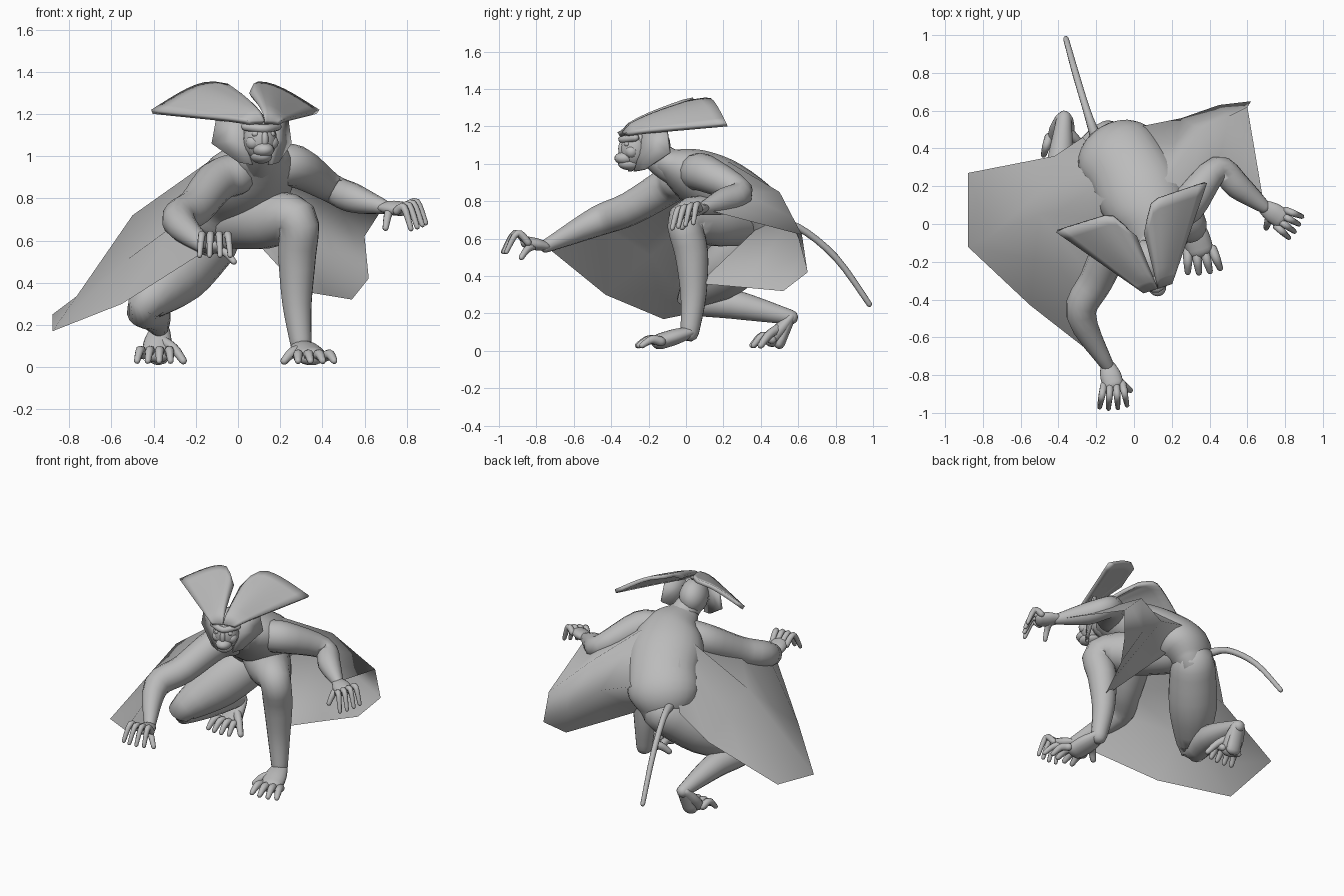
import bpy, bmesh, math
from mathutils import Vector, Matrix

cube = bpy.data.objects.get("Cube")
if cube:
    bpy.data.objects.remove(cube)

grey = bpy.data.materials.new("plain_grey")
grey.use_nodes = True
grey.diffuse_color = (.5, .5, .5, 1)
grey.node_tree.nodes["Principled BSDF"].inputs["Base Color"].default_value = grey.diffuse_color

world_frame = Matrix.Identity(4)
head_frame = Matrix.Translation((.08, -.2, 1.08)) @ Matrix.Rotation(math.radians(18), 4, 'Z')


def vectors(*coords):
    return [Vector(c) for c in coords]


def finish(mesh_builder, name, frame):
    bmesh.ops.recalc_face_normals(mesh_builder, faces=mesh_builder.faces)
    for face in mesh_builder.faces:
        face.smooth = True
    mesh = bpy.data.meshes.new(name)
    mesh_builder.to_mesh(mesh)
    mesh_builder.free()
    mesh.materials.append(grey)
    part = bpy.data.objects.new(name, mesh)
    part.matrix_world = frame
    bpy.context.collection.objects.link(part)
    return part


def smooth_path(points, steps):
    """Cubic path that passes through every point, eased by neighbour tangents."""
    last = len(points) - 1
    tangents = [(points[min(i + 1, last)] - points[max(i - 1, 0)]) / 2 for i in range(last + 1)]
    path = []
    for i in range(last):
        start, end = points[i], points[i + 1]
        for step in range(steps):
            t = step / steps
            ease = t * t * (3 - 2 * t)
            path.append(start.lerp(end, ease) + tangents[i] * t * (1 - t) ** 2
                        - tangents[i + 1] * t * t * (1 - t))
    return path + [points[last]]


def tube(name, points, radii, flat=1, side=None, sides=14, steps=4, frame=world_frame):
    """Loft round or flattened rings along a smooth path, with domed ends."""
    stations = [Vector((*point, radius)) for point, radius in zip(points, radii)]
    path = smooth_path(stations, steps)

    def dome(end, inner):
        outward = (end.xyz - inner.xyz).normalized() * end.w * flat
        return [Vector((*(end.xyz + outward * math.sin(angle)), end.w * math.cos(angle)))
                for angle in (.6, 1.2)]

    path = dome(path[0], path[1])[::-1] + path + dome(path[-1], path[-2])
    builder, rings = bmesh.new(), []
    across = Vector(side) if side else (path[1] - path[0]).xyz.orthogonal()
    for i, station in enumerate(path):
        along = (path[min(i + 1, len(path) - 1)] - path[max(i - 1, 0)]).xyz.normalized()
        across = (across - along * across.dot(along)).normalized()
        normal = along.cross(across) * flat
        ring = []
        for k in range(sides):
            angle = math.tau * k / sides
            offset = across * math.cos(angle) + normal * math.sin(angle)
            ring.append(builder.verts.new(station.xyz + offset * station.w))
        rings.append(ring)
    for ring, following in zip(rings, rings[1:]):
        for k in range(sides):
            builder.faces.new((ring[k], ring[k - 1], following[k - 1], following[k]))
    builder.faces.new(rings[0])
    builder.faces.new(rings[-1])
    return finish(builder, name, frame)


def sheet(name, rows, thickness=0, frame=world_frame):
    """Skin a grid of points, optionally giving it thickness."""
    builder = bmesh.new()
    grid = [[builder.verts.new(point) for point in row] for row in rows]
    for row, following in zip(grid, grid[1:]):
        for k in range(len(row) - 1):
            builder.faces.new((row[k], row[k + 1], following[k + 1], following[k]))
    part = finish(builder, name, frame)
    if thickness:
        part.modifiers.new("thickness", 'SOLIDIFY').thickness = thickness


def ball(name, centre, size):
    builder = bmesh.new()
    shape = Matrix.Translation(centre) @ Matrix.Diagonal((*size, 1))
    bmesh.ops.create_uvsphere(builder, u_segments=20, v_segments=12, radius=1, matrix=shape)
    finish(builder, name, head_frame)


def paw(name, wrist, knuckle, across, forward, radius, reach, arch, drop, thumb_tip):
    """Palm or sole, four curled digits and a splayed thumb."""
    across, forward = across.normalized(), forward.normalized()
    up = Vector((0, 0, 1))
    tube(name + "_palm", [wrist, wrist.lerp(knuckle, .5), knuckle],
         [radius * .8, radius * 1.1, radius * 1.1], flat=.6, side=across)
    for digit in range(4):
        spread = digit / 1.5 - 1
        root = knuckle + across * spread * radius
        line = (forward + across * spread * .2).normalized() * reach * (1 - abs(spread) * .1)
        tube(f"{name}_digit_{digit + 1}",
             [root, root + line / 2 + up * arch, root + line + up * (arch - drop)],
             [radius * .4, radius * .36, radius * .25], sides=8)
    thumb_root = wrist.lerp(knuckle, .4)
    tube(name + "_thumb", [thumb_root, thumb_root.lerp(thumb_tip, .6) + up * .02, thumb_tip],
         [radius * .5, radius * .4, radius * .3], sides=8)


# torso, neck and tail
neck_base, shoulders, chest, waist, hips, rump = vectors(
    (.1, -.1, 1), (.09, .02, .95), (.04, .15, .88), (-.03, .29, .8), (-.1, .38, .7), (-.13, .41, .6))
tube("torso", [neck_base, shoulders, chest, waist, hips, rump], [.11, .19, .23, .22, .22, .15],
     flat=.73, side=(.9, .4, 0), sides=24)
tube("neck", [shoulders, neck_base, head_frame.translation], [.11, .09, .08])
tube("tail", vectors((-.2, .45, .68), (-.25, .6, .66), (-.31, .8, .5), (-.36, .98, .25)),
     [.03, .02, .018, .015], sides=10)

# arms: one raised to the side, one reaching forward
left_shoulder, left_elbow, left_forearm, left_wrist = vectors(
    (.28, .1, .95), (.44, .29, .85), (.55, .2, .8), (.69, .09, .76))
tube("left_arm", [shoulders.lerp(left_shoulder, .5), left_shoulder, left_elbow, left_forearm, left_wrist],
     [.1, .1, .07, .07, .035])
right_shoulder, right_biceps, right_elbow, right_wrist = vectors(
    (-.1, -.1, .88), (-.2, -.3, .76), (-.28, -.48, .69), (-.14, -.75, .56))
tube("right_arm", [shoulders.lerp(right_shoulder, .5), right_shoulder, right_biceps, right_elbow, right_wrist],
     [.1, .1, .09, .08, .035])

# legs: one planted in front, one folded under
left_knee, left_calf, left_shin, left_ankle = vectors(
    (.28, 0, .7), (.28, .03, .52), (.28, .04, .3), (.3, .02, .1))
tube("left_leg", [hips.lerp(left_knee, .2), hips.lerp(left_knee, .6), left_knee, left_calf, left_shin, left_ankle],
     [.14, .14, .1, .09, .07, .05], sides=16)
right_knee, right_calf, right_ankle = vectors((-.45, .03, .28), (-.4, .25, .25), (-.37, .56, .18))
tube("right_leg", [rump, rump.lerp(right_knee, .5), right_knee, right_calf, right_ankle],
     [.14, .15, .08, .08, .04], sides=16)
right_heel = Vector((-.38, .5, .04))
tube("right_heel", [right_ankle, right_heel], [.045, .05], flat=.6, side=(1, 0, 0))

# hands and feet
paw("left_hand", left_wrist, Vector((.78, .03, .75)), Vector((.5, .8, .2)), Vector((.8, -.5, 0)),
    radius=.05, reach=.1, arch=.02, drop=.1, thumb_tip=Vector((.7, -.02, .66)))
paw("right_hand", right_wrist, Vector((-.11, -.85, .58)), Vector((1, .1, 0)), Vector((0, -1, 0)),
    radius=.05, reach=.13, arch=.05, drop=.1, thumb_tip=Vector((-.02, -.88, .5)))
paw("left_foot", left_ankle, Vector((.35, -.14, .05)), Vector((1, .1, 0)), Vector((.2, -1, 0)),
    radius=.065, reach=.12, arch=.01, drop=.03, thumb_tip=Vector((.22, -.13, .03)))
paw("right_foot", right_ankle, Vector((-.39, .46, .06)), Vector((1, 0, 0)), Vector((-.1, -1, 0)),
    radius=.06, reach=.11, arch=.02, drop=.05, thumb_tip=Vector((-.26, .4, .03)))

# gliding membranes stretched between arm, back and leg
right_fold, right_edge, right_tip, right_corner = vectors(
    (-.5, .05, .72), (-.55, -.43, .3), (-.88, -.12, .17), (-.88, .27, .25))
right_trail = Vector((-.42, .36, .45))
sheet("right_membrane", [
    [shoulders, right_biceps, right_elbow, right_wrist],
    [chest + Vector((-.13, 0, .13)), right_fold, right_fold.lerp(right_edge, .5), right_edge],
    [waist + Vector((-.15, .05, .1)), right_fold.lerp(right_trail, .5), right_fold.lerp(right_tip, .7), right_tip],
    [hips + Vector((-.17, .08, -.05)), right_trail, right_trail.lerp(right_corner, .5), right_corner]])
left_ridge, left_tip, left_corner, left_hem = vectors(
    (.36, .5, .85), (.6, .62, .62), (.62, .65, .42), (.54, .52, .32))
sheet("left_membrane", [
    [left_shoulder, left_elbow, left_forearm, left_wrist],
    [chest + Vector((.13, .08, .13)), left_ridge, left_ridge.lerp(left_tip, .6), left_tip],
    [hips + Vector((.1, .13, .08)), Vector((.25, .56, .7)), Vector((.45, .63, .53)), left_corner],
    [hips + Vector((.18, 0, -.1)), Vector((.3, .07, .36)), Vector((.42, .3, .34)), left_hem]])

# head and face
ball("skull", (0, 0, .02), (.09, .12, .11))
ball("face", (0, -.08, 0), (.08, .08, .1))
ball("upper_muzzle", (0, -.13, -.05), (.05, .06, .036))
ball("jaw", (0, -.1, -.08), (.05, .07, .035))
ball("nose", (0, -.15, 0), (.018, .02, .04))
tube("brow", vectors((-.08, -.1, .06), (0, -.15, .05), (.08, -.1, .06)), [.02, .02, .02],
     sides=8, frame=head_frame)


def crest_point(along, out, mirror):
    """Fan that widens toward the back and arches between valley and rim."""
    width = along * (.02 + .32 * out) + .08 * out
    depth = along * (.3 + .15 * min(1, 4 * out)) - .15
    arch = math.sqrt(along) * math.sin(math.pi * (.2 + .8 * out ** .7))
    return width * mirror, depth, .09 + .05 * along + .135 * arch


for label, mirror in (("left", 1), ("right", -1)):
    ball(label + "_eye", (.04 * mirror, -.135, .025), (.018, .014, .014))
    ball(label + "_cheek", (.045 * mirror, -.11, -.015), (.035, .035, .035))
    flap = [[(.08, -.06, .1), (.08, -.07, 0), (.05, -.1, -.12)],
            [(.18, .04, .1), (.2, .05, -.02), (.1, -.06, -.11)]]
    sheet(label + "_cheek_flap", [[(x * mirror, y, z) for x, y, z in row] for row in flap],
          thickness=.02, frame=head_frame)
    sheet(label + "_crest", [[crest_point(i / 9, j / 9, mirror) for i in range(10)] for j in range(10)],
          thickness=.025, frame=head_frame)
